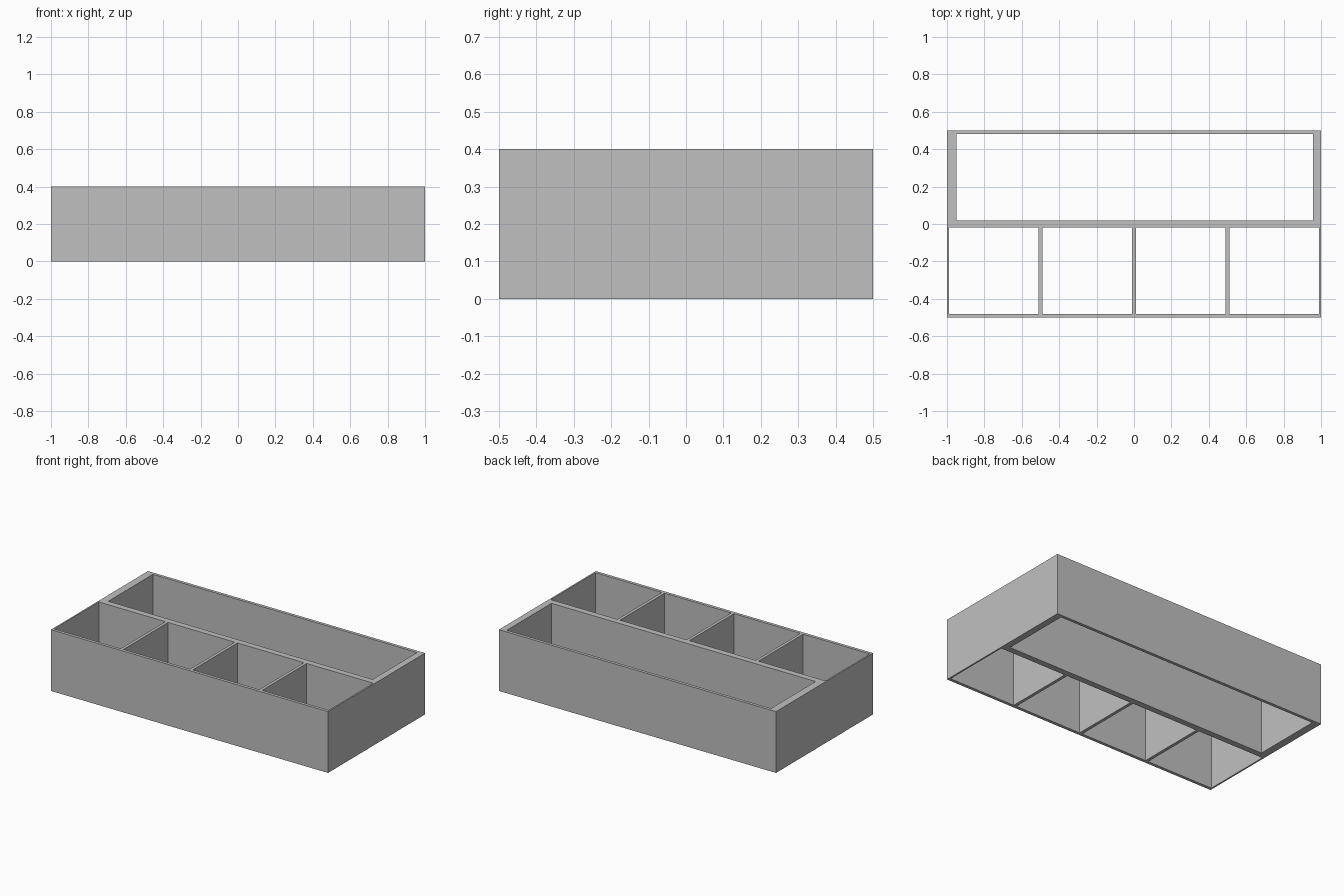
import bpy

if "Cube" in bpy.data.objects:
    bpy.data.objects.remove(bpy.data.objects["Cube"], do_unlink=True)

HEIGHT = 0.4

grey = bpy.data.materials.new("plain_grey")
grey.use_nodes = True
colour = (0.527, 0.527, 0.527, 1)
grey.diffuse_color = colour
grey.node_tree.nodes["Principled BSDF"].inputs["Base Color"].default_value = colour


def box(name, x0, x1, y0, y1, z0, z1):
    """Axis-aligned box between two corners."""
    bpy.ops.mesh.primitive_cube_add(size=1)
    ob = bpy.context.object
    ob.name = name
    for v in ob.data.vertices:
        v.co = (x1 if v.co.x > 0 else x0,
                y1 if v.co.y > 0 else y0,
                z1 if v.co.z > 0 else z0)
    ob.data.materials.append(grey)
    return ob


# Solid block that becomes the open, bottomless frame
tray = box("divided_frame", -1, 1, -0.5, 0.5, 0, HEIGHT)

# One long opening at the back, four equal openings along the front
openings = [(-0.95, 0.957, 0.02, 0.48)]
for i in range(4):
    centre = -0.75 + 0.5 * i
    openings.append((centre - 0.24, centre + 0.24, -0.48, -0.02))

# Cut every opening right through
for x0, x1, y0, y1 in openings:
    cutter = box("opening_cutter", x0, x1, y0, y1, -0.1, HEIGHT + 0.1)
    cutter.hide_render = True
    cut = tray.modifiers.new("opening", 'BOOLEAN')
    cut.operation = 'DIFFERENCE'
    cut.solver = 'EXACT'
    cut.object = cutter
    bpy.context.view_layer.objects.active = tray
    bpy.ops.object.modifier_apply(modifier=cut.name)
    bpy.data.objects.remove(cutter, do_unlink=True)
